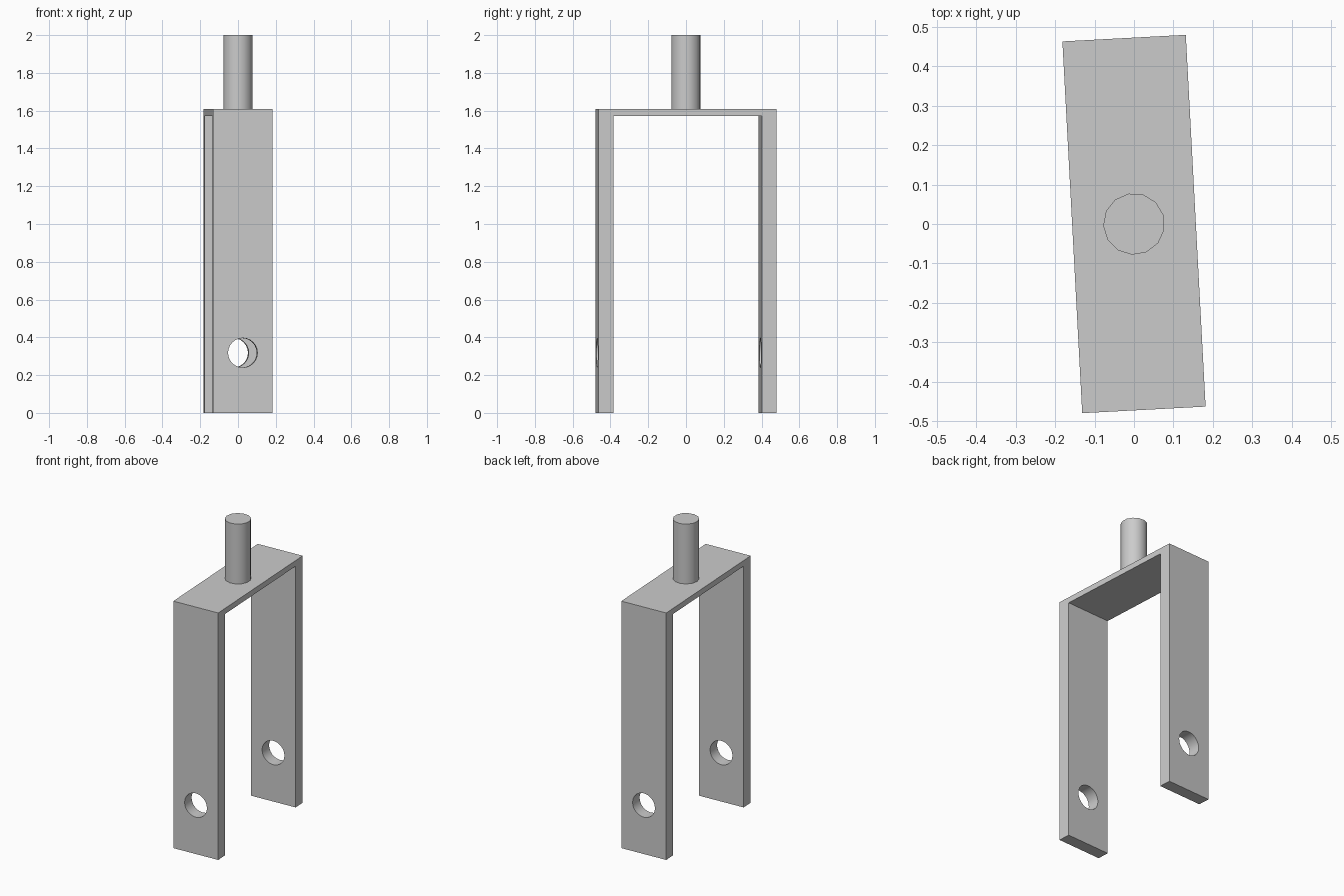
import bpy
import bmesh
import math

if "Cube" in bpy.data.objects:
    bpy.data.objects.remove(bpy.data.objects["Cube"])

TURN = math.radians(3.05)        # whole bracket is turned slightly about z
WIDTH, LENGTH = 0.313, 0.943
LEG, PLATE = 0.078, 0.037        # leg and bridge thickness
TOP, HEIGHT = 1.61, 2.0
HOLE_Z, RADIUS = 0.318, 0.078

grey = bpy.data.materials.new("plain grey")
grey.use_nodes = True
colour = (0.6, 0.6, 0.6, 1)
grey.diffuse_color = colour
grey.node_tree.nodes["Principled BSDF"].inputs["Base Color"].default_value = colour


def smooth(obj):
    bpy.ops.object.select_all(action="DESELECT")
    obj.select_set(True)
    bpy.context.view_layer.objects.active = obj
    bpy.ops.object.shade_smooth_by_angle(angle=math.radians(30))


def cylinder(name, sides, depth, location, rotation):
    bpy.ops.mesh.primitive_cylinder_add(
        vertices=sides, radius=RADIUS, depth=depth, location=location, rotation=rotation)
    obj = bpy.context.object
    obj.name = name
    obj.data.materials.append(grey)
    return obj


# Fork bracket: upside-down U profile extruded across its width
outer, inner = LENGTH / 2, LENGTH / 2 - LEG
profile = [(-outer, 0), (-inner, 0), (-inner, TOP - PLATE), (inner, TOP - PLATE),
           (inner, 0), (outer, 0), (outer, TOP), (-outer, TOP)]
bm = bmesh.new()
face = bm.faces.new([bm.verts.new((-WIDTH / 2, y, z)) for y, z in profile])
result = bmesh.ops.extrude_face_region(bm, geom=[face])
bmesh.ops.translate(bm, vec=(WIDTH, 0, 0),
                    verts=[v for v in result["geom"] if isinstance(v, bmesh.types.BMVert)])
bmesh.ops.recalc_face_normals(bm, faces=bm.faces)
mesh = bpy.data.meshes.new("fork_bracket")
bm.to_mesh(mesh)
bm.free()
mesh.materials.append(grey)
bracket = bpy.data.objects.new("fork_bracket", mesh)
bracket.rotation_euler.z = TURN
bpy.context.collection.objects.link(bracket)

# Axle holes through both legs
cutter = cylinder("axle_hole_cutter", 24, 2 * LENGTH, (0, 0, HOLE_Z),
                  (math.pi / 2, 0, TURN))
cut = bracket.modifiers.new("axle_holes", "BOOLEAN")
cut.operation = "DIFFERENCE"
cut.solver = "EXACT"
cut.object = cutter
bpy.context.view_layer.objects.active = bracket
bpy.ops.object.modifier_apply(modifier=cut.name)
bpy.data.objects.remove(cutter)
smooth(bracket)

# Stem standing on the bridge, with a corner pointing to the bracket's side
stem = cylinder("stem", 13, HEIGHT - TOP, (0, 0, (HEIGHT + TOP) / 2),
                (0, 0, TURN + math.pi / 2))
smooth(stem)
